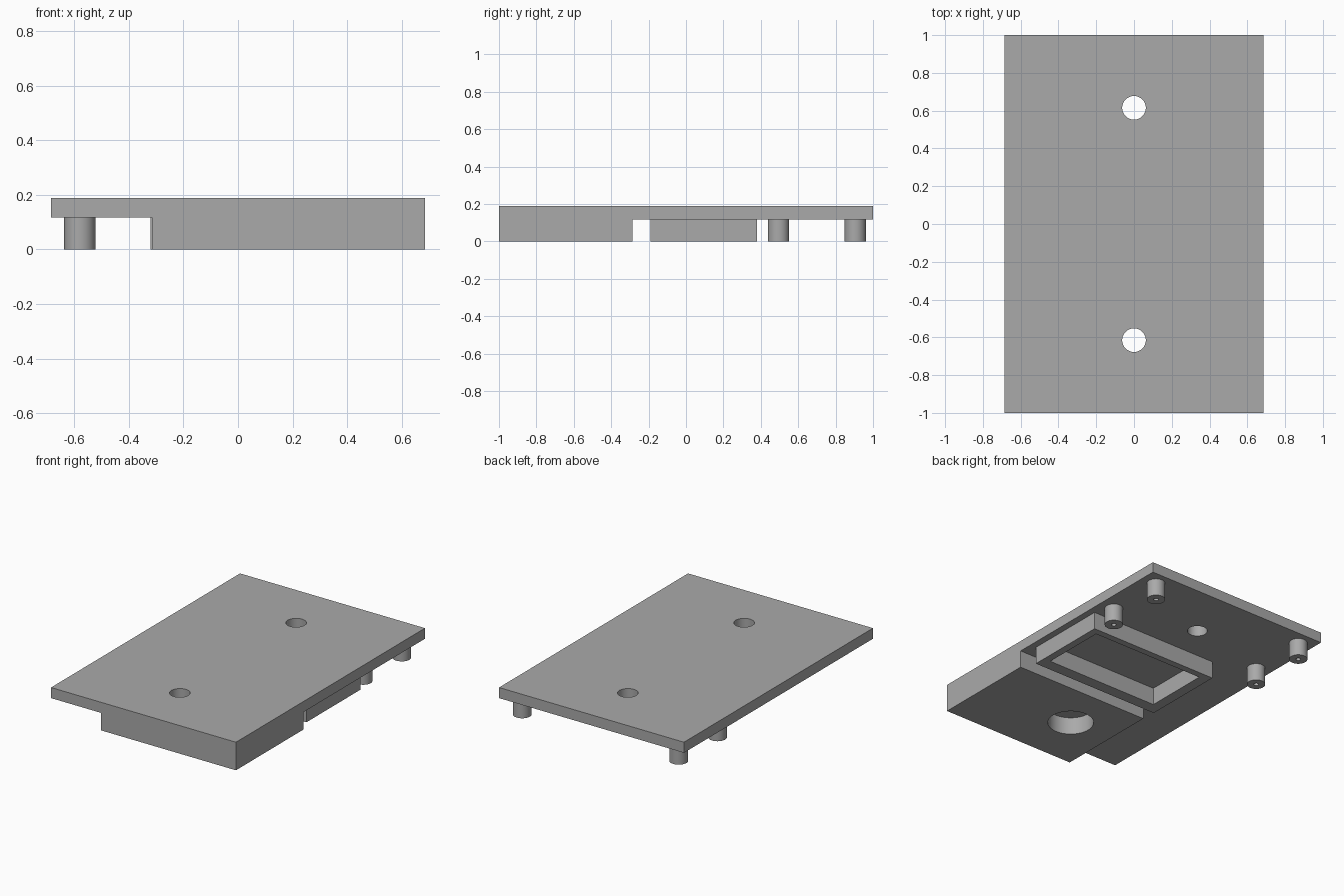
import bpy
from math import radians

old = bpy.data.objects.get("Cube")
if old:
    bpy.data.objects.remove(old, do_unlink=True)

BOTTOM, UNDERSIDE, TOP = 0.0, 0.117, 0.188
EPS = 0.02

# One plain grey for the whole part
grey = bpy.data.materials.new("plain grey")
grey.use_nodes = True
grey.diffuse_color = (0.4, 0.4, 0.4, 1)
grey.node_tree.nodes["Principled BSDF"].inputs["Base Color"].default_value = (0.4, 0.4, 0.4, 1)


def box(name, x, y, z):
    """Box from (min, max) pairs."""
    spans = (x, y, z)
    bpy.ops.mesh.primitive_cube_add(size=1, location=[(a + b) / 2 for a, b in spans])
    ob = bpy.context.object
    ob.name = name
    ob.scale = [b - a for a, b in spans]
    bpy.ops.object.transform_apply(location=False, rotation=False, scale=True)
    ob.data.materials.append(grey)
    return ob


def cylinder(name, x, y, radius, z, sides=64):
    bpy.ops.mesh.primitive_cylinder_add(vertices=sides, radius=radius, depth=z[1] - z[0],
                                        location=(x, y, (z[0] + z[1]) / 2))
    ob = bpy.context.object
    ob.name = name
    ob.data.materials.append(grey)
    return ob


def cut(target, cutter):
    """Subtract the cutter, then discard it."""
    bpy.context.view_layer.objects.active = target
    mod = target.modifiers.new("cut", 'BOOLEAN')
    mod.operation = 'DIFFERENCE'
    mod.solver = 'EXACT'
    mod.object = cutter
    bpy.ops.object.modifier_apply(modifier=mod.name)
    bpy.data.objects.remove(cutter, do_unlink=True)


def smooth(ob):
    bpy.ops.object.select_all(action='DESELECT')
    ob.select_set(True)
    bpy.context.view_layer.objects.active = ob
    bpy.ops.object.shade_smooth_by_angle(angle=radians(30))


# Top plate with two through holes
plate = box("top_plate", (-0.685, 0.685), (-1, 1), (UNDERSIDE, TOP))
for y in (-0.615, 0.615):
    cut(plate, cylinder("hole_cutter", 0, y, 0.0625, (BOTTOM, TOP + EPS)))
smooth(plate)

# Front block with a wide bore around the front hole
block = box("front_block", (-0.315, 0.685), (-1, -0.285), (BOTTOM, UNDERSIDE))
cut(block, cylinder("bore_cutter", 0, -0.615, 0.143, (BOTTOM - EPS, UNDERSIDE + EPS)))
smooth(block)

# Rectangular frame under the middle
frame = box("middle_frame", (-0.32, 0.64), (-0.19, 0.38), (BOTTOM, UNDERSIDE))
cut(frame, box("pocket_cutter", (-0.25, 0.59), (-0.11, 0.335), (BOTTOM - EPS, UNDERSIDE + EPS)))

# Four rear posts with screw pilot holes
for side, x in (("left", 0.58), ("right", -0.58)):
    for place, y in (("inner", 0.495), ("rear", 0.905)):
        post = cylinder(f"{side}_{place}_post", x, y, 0.057, (BOTTOM, UNDERSIDE))
        cut(post, cylinder("pilot_cutter", x, y, 0.015, (BOTTOM - EPS, UNDERSIDE + EPS), 32))
        smooth(post)
